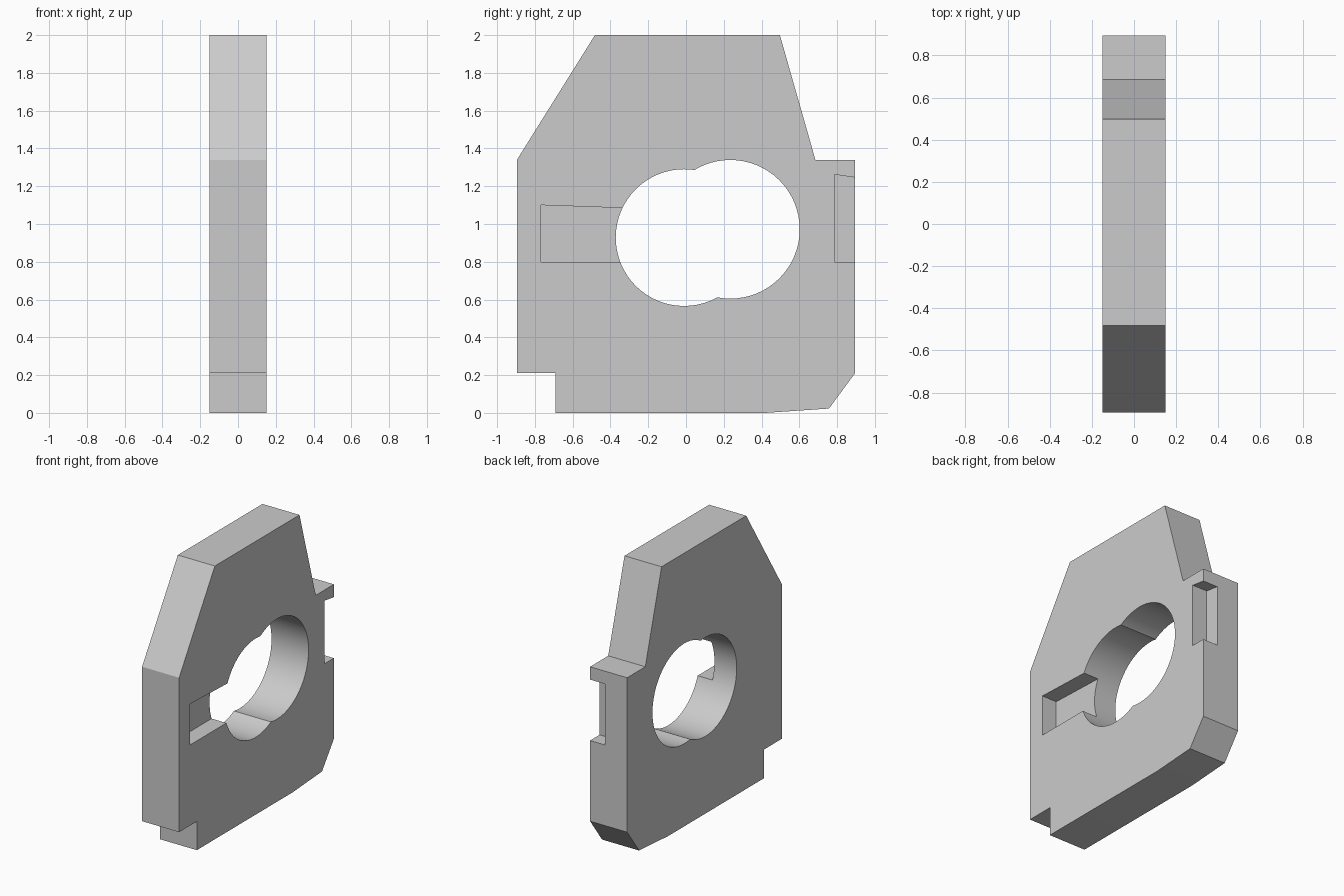
import bpy, math
import bmesh

if "Cube" in bpy.data.objects:
    bpy.data.objects.remove(bpy.data.objects["Cube"])


def prism(name, profile, x0, x1):
    """Extrude a (y, z) profile from x0 to x1."""
    bm = bmesh.new()
    face = bm.faces.new([bm.verts.new((x0, y, z)) for y, z in profile])
    res = bmesh.ops.extrude_face_region(bm, geom=[face])
    moved = [v for v in res["geom"] if isinstance(v, bmesh.types.BMVert)]
    bmesh.ops.translate(bm, verts=moved, vec=(x1 - x0, 0, 0))
    bmesh.ops.recalc_face_normals(bm, faces=bm.faces)
    mesh = bpy.data.meshes.new(name)
    bm.to_mesh(mesh)
    bm.free()
    obj = bpy.data.objects.new(name, mesh)
    bpy.context.collection.objects.link(obj)
    return obj


def circle(cy, cz, r, n=64):
    return [(cy + r * math.cos(2 * math.pi * i / n),
             cz + r * math.sin(2 * math.pi * i / n)) for i in range(n)]


def cut(target, cutter):
    cutter.hide_render = True
    mod = target.modifiers.new("cut", 'BOOLEAN')
    mod.operation = 'DIFFERENCE'
    mod.solver = 'EXACT'
    mod.object = cutter
    bpy.context.view_layer.objects.active = target
    bpy.ops.object.modifier_apply(modifier=mod.name)
    bpy.data.objects.remove(cutter)


# Plate outline
HALF = 0.15
plate = prism("plate", [
    (-0.895, 0.21), (-0.69, 0.21), (-0.69, 0.0), (0.42, 0.0), (0.757, 0.023),
    (0.895, 0.21), (0.895, 1.34), (0.685, 1.34), (0.497, 2.0), (-0.482, 2.0),
    (-0.895, 1.34)], -HALF, HALF)

# Two overlapping round holes through the plate
cut(plate, prism("hole_left", circle(-0.01, 0.928, 0.362), -0.3, 0.3))
cut(plate, prism("hole_right", circle(0.235, 0.972, 0.367), -0.3, 0.3))

# Shallow pockets on the right-hand face, one into the hole, one open at the edge
FLOOR = HALF - 0.12
cut(plate, prism("inner_slot", [(-0.767, 0.8), (0.0, 0.8), (0.0, 1.073), (-0.767, 1.10)], FLOOR, 0.3))
cut(plate, prism("edge_slot", [(0.785, 0.8), (1.0, 0.8), (1.0, 1.231), (0.785, 1.262)], FLOOR, 0.3))

# Smooth hole walls, sharp corners
bpy.ops.object.select_all(action='DESELECT')
plate.select_set(True)
bpy.context.view_layer.objects.active = plate
bpy.ops.object.shade_smooth_by_angle(angle=math.radians(7))
for p in plate.data.polygons:
    if abs(p.normal.x) > 0.99:
        p.use_smooth = False
